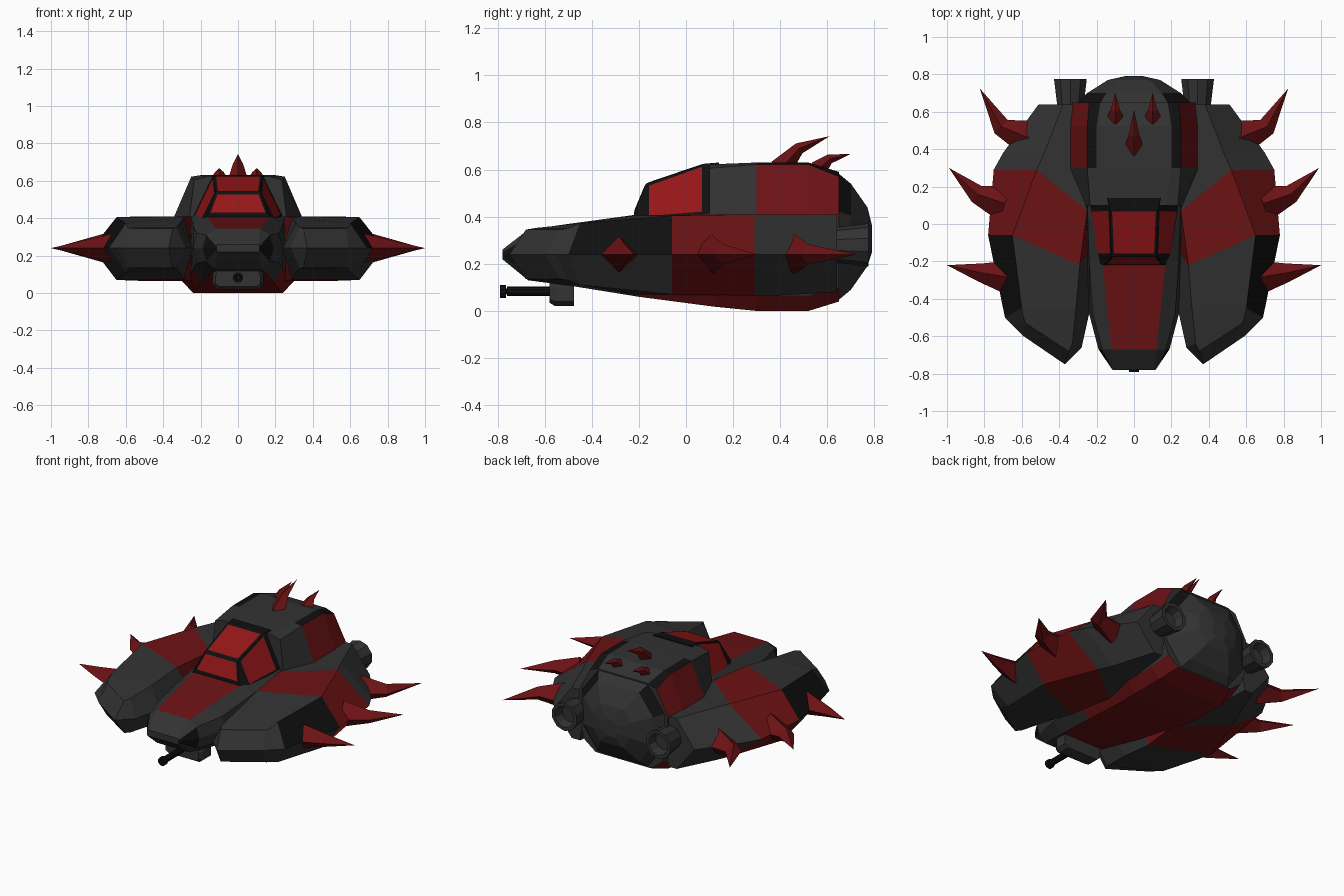
import bpy, bmesh, math
from mathutils import Vector

if "Cube" in bpy.data.objects:
    bpy.data.objects.remove(bpy.data.objects["Cube"])

COLOURS = {"grey": (.032, .032, .032, 1), "black": (.005, .005, .005, 1),
           "red": (.15, .006, .007, 1), "glass": (.3, .008, .009, 1)}
NAMES = list(COLOURS)
MATS = []
for key, col in COLOURS.items():
    m = bpy.data.materials.new(key + "_paint")
    m.diffuse_color = col
    m.use_nodes = True
    m.node_tree.nodes["Principled BSDF"].inputs["Base Color"].default_value = m.diffuse_color
    MATS.append(m)


def finish(name, bm):
    me = bpy.data.meshes.new(name)
    bm.to_mesh(me)
    bm.free()
    for m in MATS:
        me.materials.append(m)
    ob = bpy.data.objects.new(name, me)
    bpy.context.collection.objects.link(ob)
    return ob


def loft(name, rings, colour, panes=None):
    """Skin a row of rings; colour(i, j) names the paint of each face."""
    bm = bmesh.new()
    vs = [[bm.verts.new(p) for p in r] for r in rings]
    n = len(rings[0])
    inset = []
    for i in range(len(vs) - 1):
        for j in range(n):
            k = (j + 1) % n
            f = bm.faces.new((vs[i][j], vs[i][k], vs[i + 1][k], vs[i + 1][j]))
            f.material_index = NAMES.index(colour(i, j))
            if panes and (i, j) in panes:
                inset.append(f)
    for i, r in ((0, vs[0]), (len(vs) - 2, vs[-1])):     # end caps as strips
        for j in range(n // 2 - 1):
            f = bm.faces.new((r[j], r[j + 1], r[n - 2 - j], r[n - 1 - j]))
            f.material_index = NAMES.index(colour(i, n - 1))
    bmesh.ops.recalc_face_normals(bm, faces=bm.faces[:])
    if inset:
        bmesh.ops.inset_individual(bm, faces=inset, thickness=.018, depth=.002)
        for f in inset:
            f.material_index = NAMES.index("glass")
    return finish(name, bm)


def section(y, half):
    """Mirror a half section, listed top to bottom, across x = 0."""
    return [(w, y, z) for w, z in half] + [(-w, y, z) for w, z in reversed(half)]


def spike(name, base, mid, tip, wide, tall, up):
    """Bent four-sided thorn."""
    base, mid, tip, up = map(Vector, (base, mid, tip, up))
    bm = bmesh.new()
    rings = []
    for c, d, s in ((base, mid - base, 1), (mid, tip - base, .5)):
        side = d.cross(up).normalized()
        rings.append([bm.verts.new(c + o * s) for o in
                      (side * wide, up * tall, -side * wide, -up * tall)])
    t = bm.verts.new(tip)
    for j in range(4):
        k = (j + 1) % 4
        bm.faces.new((rings[0][j], rings[0][k], rings[1][k], rings[1][j]))
        bm.faces.new((rings[1][j], rings[1][k], t))
    bm.faces.new(rings[0])
    bmesh.ops.recalc_face_normals(bm, faces=bm.faces[:])
    for f in bm.faces:
        f.material_index = NAMES.index("red")
    return finish(name, bm)


def tube(name, x, z, profile, sides, colour):
    """Turn a (y, radius) profile about an axis along y."""
    rings = [[(x + r * math.cos(a), y, z + r * math.sin(a))
              for a in (math.tau * (k + .5) / sides for k in range(sides))]
             for y, r in profile]
    return loft(name, rings, lambda i, j: colour)


# Central hull, nose to tail
hull = [section(y, h) for y, h in (
    (-.78, [(.11, .26), (.115, .25), (.115, .24), (.115, .23), (.11, .22)]),
    (-.67, [(.12, .345), (.17, .31), (.19, .24), (.17, .17), (.12, .13)]),
    (-.48, [(.14, .372), (.22, .32), (.24, .24), (.22, .16), (.15, .105)]),
    (-.20, [(.17, .41), (.24, .36), (.25, .24), (.24, .13), (.19, .06)]),
    (.12, [(.22, .44), (.25, .40), (.26, .24), (.27, .08), (.22, .018)]),
    (.30, [(.26, .44), (.34, .41), (.34, .24), (.30, .065), (.24, 0)]),
    (.52, [(.26, .44), (.34, .41), (.34, .24), (.30, .065), (.24, 0)]),
    (.65, [(.24, .44), (.32, .41), (.33, .24), (.28, .10), (.20, .04)]))]


def hull_paint(i, j):
    if (j == 9 and i in (1, 2)) or (j == 4 and i >= 2) or (j in (3, 5) and i >= 3):
        return "red"
    return "black" if i == 0 and j in (1, 2, 6, 7) else "grey"


loft("central_hull", hull, hull_paint)

# Raised rear cabin with red flanks and black shoulders
cabin = [section(y, h) for y, h in (
    (.10, [(.17, .622), (.235, .605), (.26, .40)]),
    (.30, [(.20, .63), (.25, .622), (.345, .40)]),
    (.52, [(.20, .63), (.25, .622), (.345, .40)]),
    (.65, [(.18, .59), (.24, .57), (.33, .40)]))]
loft("rear_cabin", cabin, lambda i, j: "grey" if i == 0 or j in (2, 5)
     else ("black" if j in (0, 4) else "red"))

# Faceted dome closing the tail
dome = []
for y, w, z0, z1 in ((.64, .31, .04, .59), (.70, .25, .09, .54),
                     (.77, .14, .19, .44), (.79, .05, .25, .36)):
    h = (z1 - z0) * .3
    dome.append(section(y, [(w * .6, z1), (w, z1 - h), (w, z0 + h), (w * .6, z0)]))
loft("tail_dome", dome, lambda i, j: "black" if i == 0 and j in (0, 6) else "grey")

# Canopy: black frame with inset panes
canopy = [section(y, h) for y, h in (
    (-.22, [(.16, .42), (.19, .38)]),
    (-.17, [(.12, .54), (.195, .39)]),
    (.08, [(.13, .625), (.235, .41)]),
    (.14, [(.14, .63), (.24, .42)]))]
loft("canopy", canopy, lambda i, j: "black",
     panes={(0, 3), (1, 3), (1, 0), (1, 2)})

# Side pods: inner mid, outer mid, inner top, outer top, top z, bottom z
POD = [((.37, -.75), (.59, -.60), (.35, -.68), (.58, -.53), .345, .135),
       ((.28, -.66), (.64, -.55), (.33, -.64), (.59, -.50), .352, .13),
       ((.24, -.48), (.69, -.50), (.31, -.45), (.60, -.45), .372, .11),
       ((.24, -.15), (.78, -.06), (.29, -.22), (.65, -.06), .405, .07),
       ((.24, .10), (.75, .29), (.25, .07), (.52, .29), .41, .065),
       ((.28, .38), (.70, .38), (.30, .38), (.48, .38), .41, .065),
       ((.30, .64), (.51, .64), (.32, .64), (.38, .64), .41, .08)]


def pod_paint(i, j):
    return "red" if i == 3 else ("black" if i == 2 and j == 4 else "grey")


for s, label in ((-1, "left"), (1, "right")):
    rings = []
    for im, om, it, ot, zt, zb in POD:
        rings.append([(s * p[0], p[1], z) for p, z in
                      ((it, zt), (im, .24), (it, zb), (ot, zb), (om, .24), (ot, zt))])
    loft(label + "_pod", rings, pod_paint)

    # Side thorns
    for n, (b, m, t) in enumerate((((.64, -.29), (.82, -.26), (1.0, -.22)),
                                   ((.69, .11), (.84, .16), (.99, .30)),
                                   ((.56, .46), (.71, .52), (.825, .725)))):
        b, m, t = [(s * p[0], p[1], .24) for p in (b, m, t)]
        spike(f"{label}_side_spike_{n + 1}", b, m, t, .10, .085, (0, 0, 1))

    # Small roof thorn
    spike(label + "_roof_spike", (s * .1, .56, .60), (s * .1, .61, .645),
          (s * .1, .70, .667), .04, .05, (1, 0, 0))

    # Engine nozzle with recessed throat
    tube(label + "_engine", s * .34, .28,
         ((.58, .07), (.64, .075), (.775, .092), (.775, .07), (.72, .055)), 10, "grey")

# Large roof thorn
spike("centre_roof_spike", (0, .40, .60), (0, .48, .69), (0, .61, .742), .05, .055, (1, 0, 0))

# Chin gun
block = [section(y, h) for y, h in (
    (-.58, [(.11, .12), (.12, .09), (.12, .05), (.10, .035)]),
    (-.555, [(.12, .13), (.135, .10), (.135, .04), (.11, .02)]),
    (-.475, [(.12, .13), (.135, .10), (.135, .04), (.11, .02)]))]
loft("gun_mount", block, lambda i, j: "grey")
tube("gun_barrel", 0, .083, ((-.76, .02), (-.56, .02)), 10, "black")
tube("gun_muzzle", 0, .083, ((-.76, .012), (-.79, .016), (-.79, .028), (-.765, .028),
                             (-.765, .012)), 10, "black")
